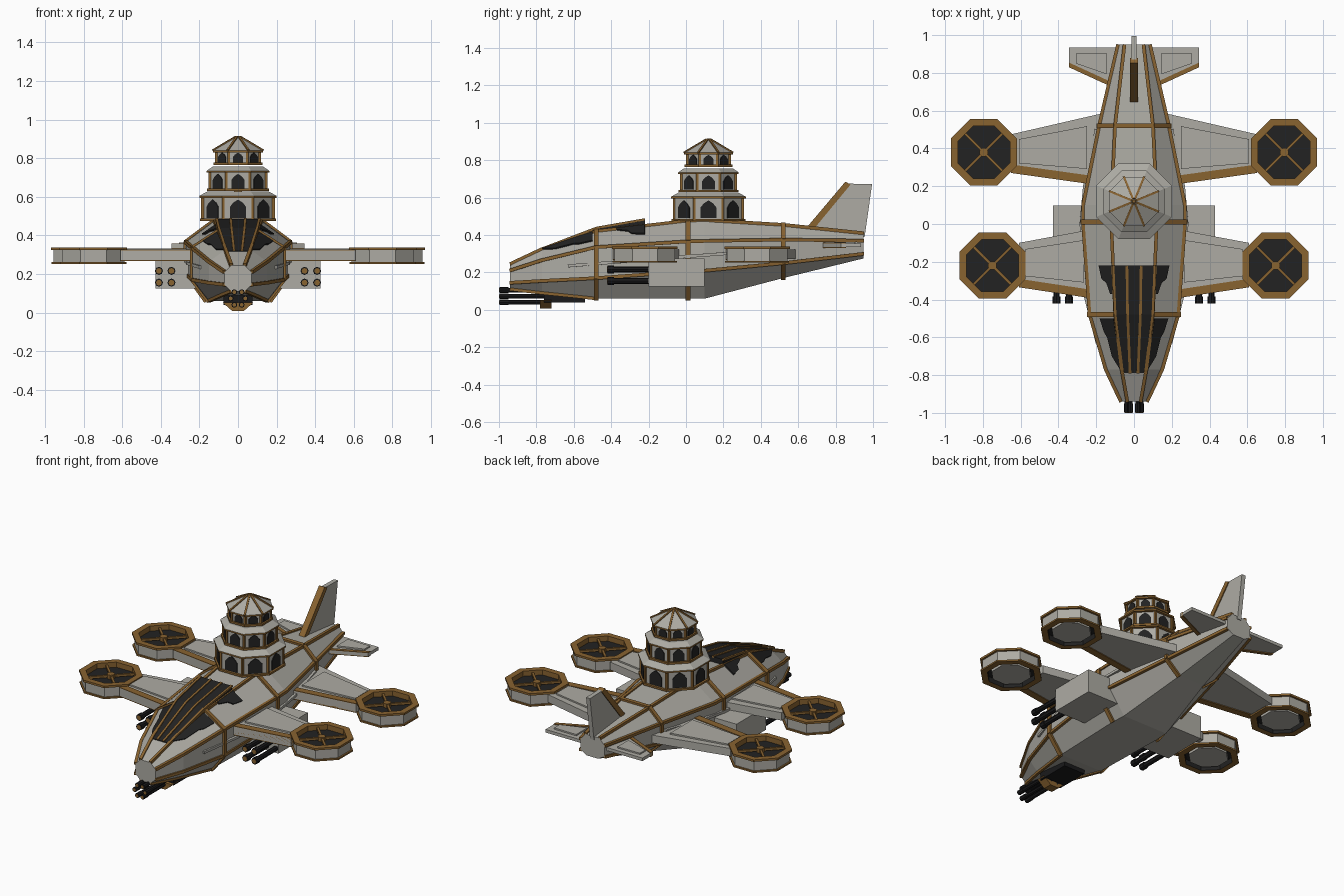
import bpy, bmesh, math
from mathutils import Vector

cube = bpy.data.objects.get("Cube")
if cube:
    bpy.data.objects.remove(cube, do_unlink=True)


def material(name, rgb):
    m = bpy.data.materials.new(name)
    m.use_nodes = True
    m.diffuse_color = (*rgb, 1)
    m.node_tree.nodes["Principled BSDF"].inputs["Base Color"].default_value = (*rgb, 1)
    return m


MATS = [material("pale_grey_plate", (0.42, 0.41, 0.37)),
        material("bronze_trim", (0.25, 0.125, 0.03)),
        material("dark_glass", (0.016, 0.016, 0.016)),
        material("gun_black", (0.01, 0.01, 0.011))]
GREY, BRONZE, GLASS, BLACK = range(4)


def loft(name, rings, mats):
    """Skin closed rings; mats holds first cap, each band, last cap (a single value fills all)."""
    if isinstance(mats, int):
        mats = [mats] * (len(rings) + 1)
    bm = bmesh.new()
    vs = [[bm.verts.new(p) for p in r] for r in rings]
    bm.faces.new(vs[0]).material_index = mats[0]
    for a, b, m in zip(vs, vs[1:], mats[1:]):
        for i in range(len(a)):
            j = (i + 1) % len(a)
            bm.faces.new((a[i], a[j], b[j], b[i])).material_index = m
    bm.faces.new(vs[-1]).material_index = mats[-1]
    bmesh.ops.recalc_face_normals(bm, faces=bm.faces)
    me = bpy.data.meshes.new(name)
    bm.to_mesh(me)
    bm.free()
    for m in MATS:
        me.materials.append(m)
    ob = bpy.data.objects.new(name, me)
    bpy.context.collection.objects.link(ob)
    return ob


def prism(name, poly, z0, z1, mat):
    return loft(name, [[(x, y, z) for x, y in poly] for z in (z0, z1)], mat)


def plate(name, pts, normal, mat, depth=0.004):
    n = Vector(normal).normalized() * depth
    return loft(name, [[Vector(p) - n for p in pts], [Vector(p) + n for p in pts]], mat)


def bar(name, path, w, h, mat, up=(0, 0, 1)):
    """Rectangular strip along a path."""
    path = [Vector(p) for p in path]
    rings = []
    for i, p in enumerate(path):
        d = (path[min(i + 1, len(path) - 1)] - path[max(i - 1, 0)]).normalized()
        s = d.cross(Vector(up)).normalized()
        u = s.cross(d)
        rings.append([p + s * a * w / 2 + u * b * h / 2 for a, b in ((-1, -1), (1, -1), (1, 1), (-1, 1))])
    return loft(name, rings, mat)


def octagon(cx, cy, z, apothem):
    r = apothem / math.cos(math.pi / 8)
    return [(cx + r * math.cos((k + .5) * math.pi / 4), cy + r * math.sin((k + .5) * math.pi / 4), z)
            for k in range(8)]


def tube(name, x, y0, y1, z, r, mat, n=8):
    return loft(name, [[(x + r * math.cos(k * math.tau / n), y, z + r * math.sin(k * math.tau / n))
                        for k in range(n)] for y in (y0, y1)], mat)


def box(name, x0, x1, y0, y1, z0, z1, mat):
    return prism(name, [(x0, y0), (x1, y0), (x1, y1), (x0, y1)], z0, z1, mat)


# Hull stations: y, top half width, top z, side half width, upper z, lower z, bottom half width, bottom z
STATIONS = [(-.94, .035, .245, .07, .21, .145, .035, .11),
            (-.77, .065, .325, .15, .265, .155, .085, .09),
            (-.48, .10, .42, .235, .335, .17, .15, .06),
            (0, .12, .475, .27, .365, .205, .165, .06),
            (.1, .12, .48, .27, .368, .21, .16, .06),
            (.52, .10, .455, .185, .375, .25, .09, .17),
            (.95, .05, .41, .085, .37, .30, .04, .275)]


def section(y, side=1):
    """Top, upper, lower and bottom corner on one side at y."""
    for a, b in zip(STATIONS, STATIONS[1:]):
        if a[0] <= y <= b[0]:
            f = (y - a[0]) / (b[0] - a[0])
            _, tw, tz, sw, uz, lz, bw, bz = [p + (q - p) * f for p, q in zip(a, b)]
            return [Vector((side * w, y, z)) for w, z in ((tw, tz), (sw, uz), (sw, lz), (bw, bz))]


def full_ring(y, grow=0):
    pts = section(y) + section(y, -1)[::-1]
    c = sum(pts, Vector()) / 8
    return [p + (p - c).normalized() * grow for p in pts]


loft("hull", [full_ring(s[0]) for s in STATIONS], GREY)

# Bands round the hull
for y in (-.48, .01, .52):
    ring = full_ring(y, .008)
    for a, b in zip(ring[:3] + ring[4:], ring[1:4] + ring[5:]):
        bar("hull_band", [a, b], .026, .012, BRONZE, (0, 0, 1) if abs(a.z - b.z) < .01 else (1, 0, 0))
    bar("hull_band", [ring[7], ring[0]], .026, .012, BRONZE)

for s in (-1, 1):
    # Strips along the hull edges
    for k in range(3):
        bar("hull_edge_strip", [section(st[0], s)[k] for st in STATIONS], .018, .018, BRONZE)
    bar("chin_edge_strip", [section(y, s)[3] for y in (-.94, -.77, -.48)], .016, .016, BRONZE)
    # Side windows of the canopy
    for outline in ([(-.22, 0), (-.22, .5), (-.29, .42), (-.31, .25), (-.37, .12), (-.37, 0)],
                    [(-.5, .05), (-.5, .6), (-.57, .55), (-.6, .45), (-.7, .4), (-.78, 0)]):
        pts = []
        for y, t in outline:
            a, b = section(y, s)[:2]
            pts.append(a.lerp(b, t) + Vector((s * .003, 0, .006)))
        plate("canopy_side_window", pts, (s * .5, -.2, .8), GLASS)
    # Hand rail along the flank
    bar("flank_rail", [(s * x, y, z) for x, y, z in
        ((.195, -.63, .235), (.258, -.38, .255), (.28, 0, .285), (.262, .2, .3), (.2, .5, .325))],
        .016, .016, GREY)

# Raised canopy glass with ribs
canopy = []
for y, lift in ((-.79, .004), (-.48, .018), (-.22, .034)):
    a, b = section(y)[0], section(y, -1)[0]
    up = Vector((0, 0, lift))
    canopy.append([a, a + up, b + up, b])
loft("canopy", canopy, GLASS)
for f in (0, .33, .67, 1):
    bar("canopy_rib", [r[1].lerp(r[2], f) for r in canopy], .014, .012, BRONZE)

# Tower: apothem, wall bottom, wall top, next apothem
TX, TY = 0, .12
for a, z0, z1, nxt in ((.19, .475, .605, .16), (.152, .63, .735, .13), (.12, .765, .84, .012)):
    top = z1 + (.022 if nxt > .1 else .07)
    rings = [octagon(TX, TY, z, r) for z, r in
             ((z0, a + .008), (z0 + .012, a + .008), (z0 + .012, a - .006), (z1 - .01, a - .006),
              (z1 - .01, a + .01), (z1, a + .01), (top, nxt))]
    loft("tower_tier", rings, [BRONZE, BRONZE, BRONZE, GREY, BRONZE, BRONZE, GREY, GREY])
    for p, q in zip(rings[2], rings[3]):
        bar("tower_corner_post", [p, q], .013, .013, BRONZE, (1, 0, 0))
    if nxt < .1:
        for p, q in zip(rings[5], rings[6]):
            bar("tower_roof_rib", [p, q], .011, .011, BRONZE)
    h, w = z1 - z0, a * .225
    for k in range(8):
        n = Vector((math.cos(k * math.pi / 4), math.sin(k * math.pi / 4), 0))
        t = Vector((-n.y, n.x, 0))
        c = Vector((TX, TY, z0)) + n * (a - .004)
        pts = [c + t * u * w + Vector((0, 0, v * h)) for u, v in
               ((-1, .12), (1, .12), (1, .55), (.6, .72), (0, .85), (-.6, .72), (-1, .55))]
        plate("tower_window", pts, n, GLASS, .003)
tip = [octagon(TX, TY, z, r) for z, r in ((.9, .016), (.915, .008))]
loft("tower_finial", tip, BRONZE)


def surface(name, s, outline, z0, z1, lead, panel):
    """Wing with outline root front, tip front, tip back, root back."""
    a, b, c, d = [Vector(p) for p in outline]
    back = Vector((0, lead))
    mir = lambda pts: [(s * p.x, p.y) for p in pts]
    prism(name, mir([a, b, c, d]), z0, z1, GREY)
    prism(name + "_leading_edge", mir([a, b, b + back, a + back]), z0 - .005, z1 + .004, BRONZE)
    at = lambda u, v: a.lerp(b, u).lerp(d.lerp(c, u), v)
    prism(name + "_panel", mir([at(u, v) for u, v in panel]), z1 - .01, z1 + .009, GREY)


WING_PANEL = [(.2, .22), (.92, .26), (.92, .84), (.2, .86)]
for s in (-1, 1):
    surface("front_wing", s, [(.18, -.4), (.61, -.335), (.61, -.1), (.18, -.02)], .272, .322, .045, WING_PANEL)
    surface("rear_wing", s, [(.15, .2), (.65, .27), (.65, .475), (.15, .59)], .272, .322, .045, WING_PANEL)
    surface("tail_plane", s, [(.04, .69), (.345, .83), (.345, .935), (.04, .935)], .335, .355, .025,
            [(.35, .28), (.87, .3), (.87, .75), (.35, .85)])

    # Ducted rotors
    for cx, cy in ((s * .75, -.22), (s * .795, .38)):
        duct = [octagon(cx, cy, z, r) for z, r in
                ((.285, .134), (.252, .134), (.252, .172), (.262, .172), (.262, .162), (.325, .162),
                 (.325, .175), (.338, .175), (.338, .138), (.305, .138))]
        loft("rotor_duct", duct, [GLASS, GLASS, BRONZE, BRONZE, BRONZE, GREY, BRONZE, BRONZE, BRONZE, BRONZE, GLASS])
        loft("rotor_base", [octagon(cx, cy, z, .11) for z in (.26, .29)], GREY)
        for d in (-1, 1):
            bar("rotor_strut", [(cx - .11, cy - d * .11, .318), (cx + .11, cy + d * .11, .318)], .014, .014, BRONZE)
        loft("rotor_hub", [octagon(cx, cy, z, .022) for z in (.3, .332)], BRONZE)

    # Gun pods under the front wings
    box("gun_pod", s * .2, s * .428, -.2, .098, .125, .275, GREY)
    for x in (.345, .41):
        for z in (.155, .216):
            tube("pod_barrel", s * x, -.4, -.19, z, .016, BLACK)
            tube("pod_muzzle", s * x, -.42, -.385, z, .021, BLACK)
            tube("pod_bore", s * x, -.422, -.41, z, .015, BRONZE)

# Tail fin with bronze leading edge
fin = [(.66, .44), (.86, .675), (.995, .672), (.955, .39)]
loft("tail_fin", [[(x, y, z) for y, z in fin] for x in (-.014, .014)], GREY)
lead = [(.645, .44), (.852, .685), (.88, .67), (.69, .44)]
loft("tail_fin_leading_edge", [[(x, y, z) for y, z in lead] for x in (-.02, .02)], BRONZE)

# Chin gun
box("chin_gun_body", -.075, .075, -.76, -.54, .04, .1, BLACK)
bracket = [(-.08, .052), (-.03, .008), (.03, .008), (.08, .052)]
loft("chin_gun_bracket", [[(x, y, z) for x, z in bracket] for y in (-.78, -.72)], BRONZE)
for k in range(6):
    x, z = .038 * math.cos(k * math.pi / 3), .073 + .038 * math.sin(k * math.pi / 3)
    tube("chin_barrel", x, -.985, -.72, z, .012, BLACK)
    tube("chin_muzzle", x, -.998, -.95, z, .015, BLACK)
    tube("chin_bore", x, -1, -.99, z, .01, BRONZE)
